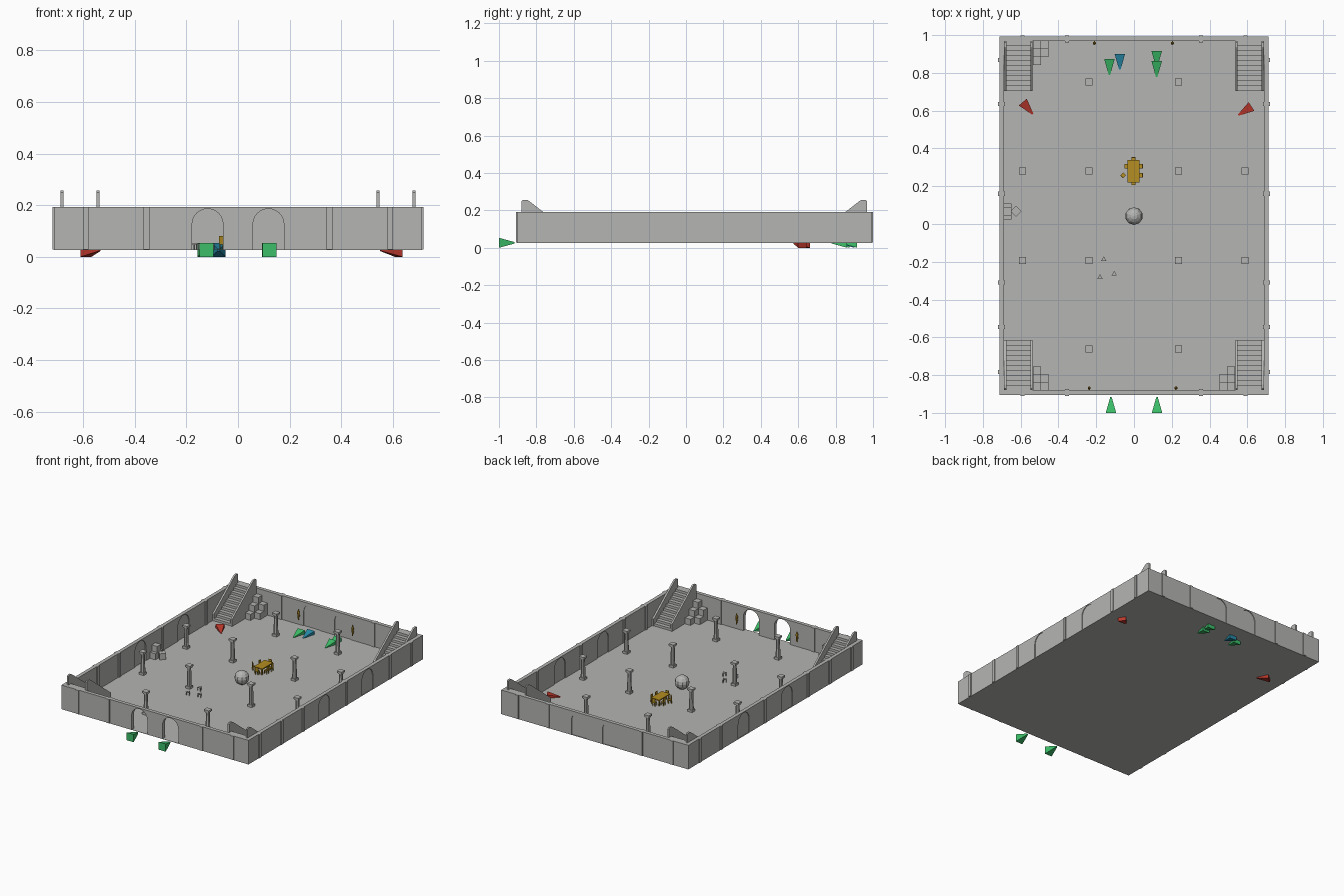
import bpy, bmesh, math
from mathutils import Vector, Matrix

if "Cube" in bpy.data.objects:
    bpy.data.objects.remove(bpy.data.objects["Cube"])


def material(name, r, g, b):
    m = bpy.data.materials.new(name)
    m.diffuse_color = (r, g, b, 1)
    m.use_nodes = True
    m.node_tree.nodes["Principled BSDF"].inputs["Base Color"].default_value = m.diffuse_color
    return m


STONE = material("stone_grey", 0.46, 0.46, 0.45)
GOLD = material("gold_wood", 0.46, 0.27, 0.015)
GREEN = material("green", 0.045, 0.52, 0.14)
RED = material("red", 0.50, 0.04, 0.025)
BLUE = material("teal_blue", 0.02, 0.26, 0.40)

FLOOR, TOP = 0.028, 0.192            # floor surface and wall top heights
XW, YF, YB, T = 0.713, -0.904, 0.993, 0.025   # outer wall faces, thickness


def finish(name, bm, mat):
    bmesh.ops.recalc_face_normals(bm, faces=bm.faces)
    me = bpy.data.meshes.new(name)
    bm.to_mesh(me)
    bm.free()
    me.materials.append(mat)
    ob = bpy.data.objects.new(name, me)
    bpy.context.collection.objects.link(ob)
    return ob


def add_box(bm, x, y, z0, sx, sy, sz, rot=0):
    """Box centred on x, y and standing on z0."""
    m = (Matrix.Translation((x, y, z0 + sz / 2)) @ Matrix.Rotation(rot, 4, 'Z')
         @ Matrix.Diagonal((sx, sy, sz, 1)))
    bmesh.ops.create_cube(bm, size=1, matrix=m)


def add_prism(bm, pts, origin, along, depth):
    """Extrude a (u, z) outline: u runs along 'along', depth is a vector."""
    along, depth, origin = Vector(along), Vector(depth), Vector(origin)
    vs = [bm.verts.new(origin + along * u + Vector((0, 0, z))) for u, z in pts]
    f = bm.faces.new(vs)
    new = bmesh.ops.extrude_face_region(bm, geom=[f])["geom"]
    bmesh.ops.translate(bm, vec=depth, verts=[v for v in new if isinstance(v, bmesh.types.BMVert)])


def arch(c, r=0.06, spring=0.126, n=12):
    pts = [(c - r, FLOOR)]
    pts += [(c - r * math.cos(math.pi * i / n), spring + r * math.sin(math.pi * i / n))
            for i in range(n + 1)]
    return pts + [(c + r, FLOOR)]


def wall(name, origin, along, depth, u0, u1, arches, piers, doors):
    """Wall with arched openings, thin piers on both faces, optional blind doors."""
    bm = bmesh.new()
    pts = [(u0, FLOOR)]
    for c in arches:
        pts += arch(c)
    pts += [(u1, FLOOR), (u1, TOP), (u0, TOP)]
    add_prism(bm, pts, origin, along, depth)
    d, a = Vector(depth), Vector(along)
    for u in piers:
        p = Vector(origin) + a * u + d / 2
        s = [abs(a[i]) * 0.022 + abs(d[i]) * (1 + 0.012 / T) for i in range(2)]
        add_box(bm, p.x, p.y, FLOOR, s[0], s[1], TOP - FLOOR)
    finish(name, bm, STONE)
    if doors:
        bm = bmesh.new()
        for c in arches:
            add_prism(bm, arch(c), Vector(origin) + d * 0.2, along, d * 0.6)
        finish(name + "_blind_arches", bm, STONE)


# floor slab
bm = bmesh.new()
add_box(bm, 0, (YF + YB) / 2, FLOOR - 0.002, 2 * XW, YB - YF, 0.002)
finish("floor", bm, STONE)

# four walls; only the front arches are open
X_ARCH, X_PIER = (-0.118, 0.118), (-0.59, -0.355, 0.355, 0.59)
Y_ARCH, Y_PIER = (-0.08, 0.39), (-0.783, -0.545, -0.31, 0.16, 0.635, 0.868)
wall("front_wall", (0, YF, 0), (1, 0, 0), (0, T, 0), -XW, XW, X_ARCH, X_PIER, False)
wall("back_wall", (0, YB, 0), (1, 0, 0), (0, -T, 0), -XW, XW, X_ARCH, X_PIER, True)
for side, s in (("left", -1), ("right", 1)):
    wall(side + "_wall", (s * XW, 0, 0), (0, 1, 0), (-s * T, 0, 0), YF + T, YB - T,
         Y_ARCH, Y_PIER, True)

# corner staircases with sloping side parapets
STEPS, RUN = 10, 0.262
for end, y0, dy in (("front", YF + T, 1), ("back", YB - T, -1)):
    for side, s in (("left", -1), ("right", 1)):
        xi, xo, rt = 0.537, XW - T, 0.012
        bm = bmesh.new()
        pts = [(0, FLOOR)]
        for i in range(STEPS):
            z = TOP - (TOP - FLOOR) * i / STEPS
            pts += [(RUN * i / STEPS, z), (RUN * (i + 1) / STEPS, z)]
        pts.append((RUN, FLOOR))
        add_prism(bm, pts, (s * xi, y0, 0), (0, dy, 0), (s * (xo - xi), 0, 0))
        finish(f"{end}_{side}_stairs", bm, STONE)
        bm = bmesh.new()
        rail = [(0, FLOOR), (0, 0.25), (0.008, 0.256), (0.03, 0.256), (0.04, 0.25),
                (RUN + 0.003, 0.075), (RUN + 0.003, FLOOR)]
        for x in (xi, xo - rt):
            add_prism(bm, rail, (s * x, y0, 0), (0, dy, 0), (s * rt, 0, 0))
        finish(f"{end}_{side}_stair_parapets", bm, STONE)

# piles of blocks beside three staircases
C = 0.042
for name, s, y0, dy in (("back_left", -1, YB - T, -1), ("front_left", -1, YF + T, 1),
                        ("front_right", 1, YF + T, 1)):
    bm = bmesh.new()
    for (i, j), h in {(0, 0): 3, (1, 0): 2, (0, 1): 2, (1, 1): 1, (0, 2): 1}.items():
        for k in range(h):
            add_box(bm, s * (0.535 - C * (i + 0.5)), y0 + dy * C * (j + 0.5),
                    FLOOR + k * C, C * 0.98, C * 0.98, C)
    finish(name + "_block_pile", bm, STONE)

# small block group by the left wall
bm = bmesh.new()
for y, z in ((0.045, 0), (0.088, 0), (0.066, C)):
    add_box(bm, -0.668, y, FLOOR + z, 0.041, 0.041, C)
add_box(bm, -0.625, 0.068, FLOOR, 0.041, 0.041, C, math.radians(45))
finish("left_wall_blocks", bm, STONE)

# pillars: square base and cap, tapered eight-sided shaft
spots = [(x, y) for y in (0.28, -0.192) for x in (-0.59, -0.237, 0.235, 0.588)]
spots += [(x, y) for y in (0.751, -0.663) for x in (-0.237, 0.235)]
for n, (x, y) in enumerate(spots):
    bm = bmesh.new()
    add_box(bm, x, y, FLOOR, 0.034, 0.034, 0.016)
    bmesh.ops.create_cone(bm, cap_ends=True, segments=8, radius1=0.0155, radius2=0.012, depth=0.128,
                          matrix=Matrix.Translation((x, y, FLOOR + 0.078)))
    add_box(bm, x, y, FLOOR + 0.140, 0.028, 0.028, 0.008)
    add_box(bm, x, y, FLOOR + 0.147, 0.037, 0.037, 0.012)
    finish(f"pillar_{n + 1}", bm, STONE)

# stone ball
bm = bmesh.new()
bmesh.ops.create_uvsphere(bm, u_segments=10, v_segments=8, radius=0.047,
                          matrix=Matrix.Translation((0, 0.042, FLOOR + 0.046)))
finish("stone_ball", bm, STONE)

# table
TX, TY = -0.002, 0.28
bm = bmesh.new()
add_box(bm, TX, TY, FLOOR + 0.036, 0.064, 0.118, 0.008)
for sx in (-1, 1):
    for sy in (-1, 1):
        add_box(bm, TX + sx * 0.026, TY + sy * 0.053, FLOOR, 0.007, 0.007, 0.037)
finish("table", bm, GOLD)

# chairs: seat, legs and a back; angle turns the back away from the table
chairs = [(0.036, 0.306, 0), (0.036, 0.258, 0), (-0.040, 0.306, 180), (-0.002, 0.343, 90),
          (-0.002, 0.217, -90), (-0.057, 0.258, 225)]
for n, (x, y, a) in enumerate(chairs):
    bm = bmesh.new()
    add_box(bm, 0, 0, 0.02, 0.022, 0.022, 0.004)
    add_box(bm, 0.0095, 0, 0.023, 0.004, 0.022, 0.029)
    for sx in (-1, 1):
        for sy in (-1, 1):
            add_box(bm, sx * 0.009, sy * 0.009, 0, 0.004, 0.004, 0.021)
    bm.transform(Matrix.Translation((x, y, FLOOR)) @ Matrix.Rotation(math.radians(a), 4, 'Z'))
    finish(f"chair_{n + 1}", bm, GOLD)

# three-legged triangular stools
for n, (x, y) in enumerate(((-0.16, -0.188), (-0.18, -0.283), (-0.105, -0.265))):
    bm = bmesh.new()
    bmesh.ops.create_cone(bm, cap_ends=True, segments=3, radius1=0.017, radius2=0.017, depth=0.005,
                          matrix=Matrix.Translation((x, y, FLOOR + 0.0215)))
    for k in range(3):
        a = math.radians(90 + 120 * k)
        add_box(bm, x + 0.012 * math.cos(a), y + 0.012 * math.sin(a), FLOOR, 0.004, 0.004, 0.02, a)
    finish(f"stool_{n + 1}", bm, STONE)

# wall torches beside the front and back arches
for n, (x, y, dy) in enumerate(((-0.21, YB - T, -1), (0.203, YB - T, -1),
                                (-0.237, YF + T, 1), (0.222, YF + T, 1))):
    bm = bmesh.new()
    for z, r1, r2, h in ((0.09, 0.003, 0.008, 0.05), (0.127, 0.009, 0.001, 0.024)):
        bmesh.ops.create_cone(bm, cap_ends=True, segments=6, radius1=r1, radius2=r2, depth=h,
                              matrix=Matrix.Translation((x, y + dy * 0.011, z)))
    add_box(bm, x, y + dy * 0.005, 0.085, 0.006, 0.012, 0.008)
    finish(f"wall_torch_{n + 1}", bm, GOLD)

# direction markers: four-sided pyramids lying flat, given by base centre and heading
markers = [("front_marker_1", -0.122, -1.0, 90, GREEN), ("front_marker_2", 0.122, -1.0, 90, GREEN),
           ("back_marker_1", -0.13, 0.873, -90, GREEN), ("back_marker_2", 0.12, 0.915, -90, GREEN),
           ("back_marker_3", 0.12, 0.862, -90, GREEN), ("blue_marker", -0.075, 0.90, -90, BLUE),
           ("left_red_marker", -0.589, 0.645, -50, RED), ("right_red_marker", 0.622, 0.622, 213, RED)]
for name, x, y, a, mat in markers:
    bm = bmesh.new()
    h, w, t, L = 0.0265, 0.0275, 0.004, 0.083
    base = [bm.verts.new((0, sy * w, sz * h)) for sy, sz in ((-1, -1), (1, -1), (1, 1), (-1, 1))]
    tip = [bm.verts.new((L, sy * t, sz * t)) for sy, sz in ((-1, -1), (1, -1), (1, 1), (-1, 1))]
    bm.faces.new(base)
    bm.faces.new(tip)
    for i in range(4):
        j = (i + 1) % 4
        bm.faces.new((base[i], base[j], tip[j], tip[i]))
    bm.transform(Matrix.Translation((x, y, h)) @ Matrix.Rotation(math.radians(a), 4, 'Z'))
    finish(name, bm, mat)
